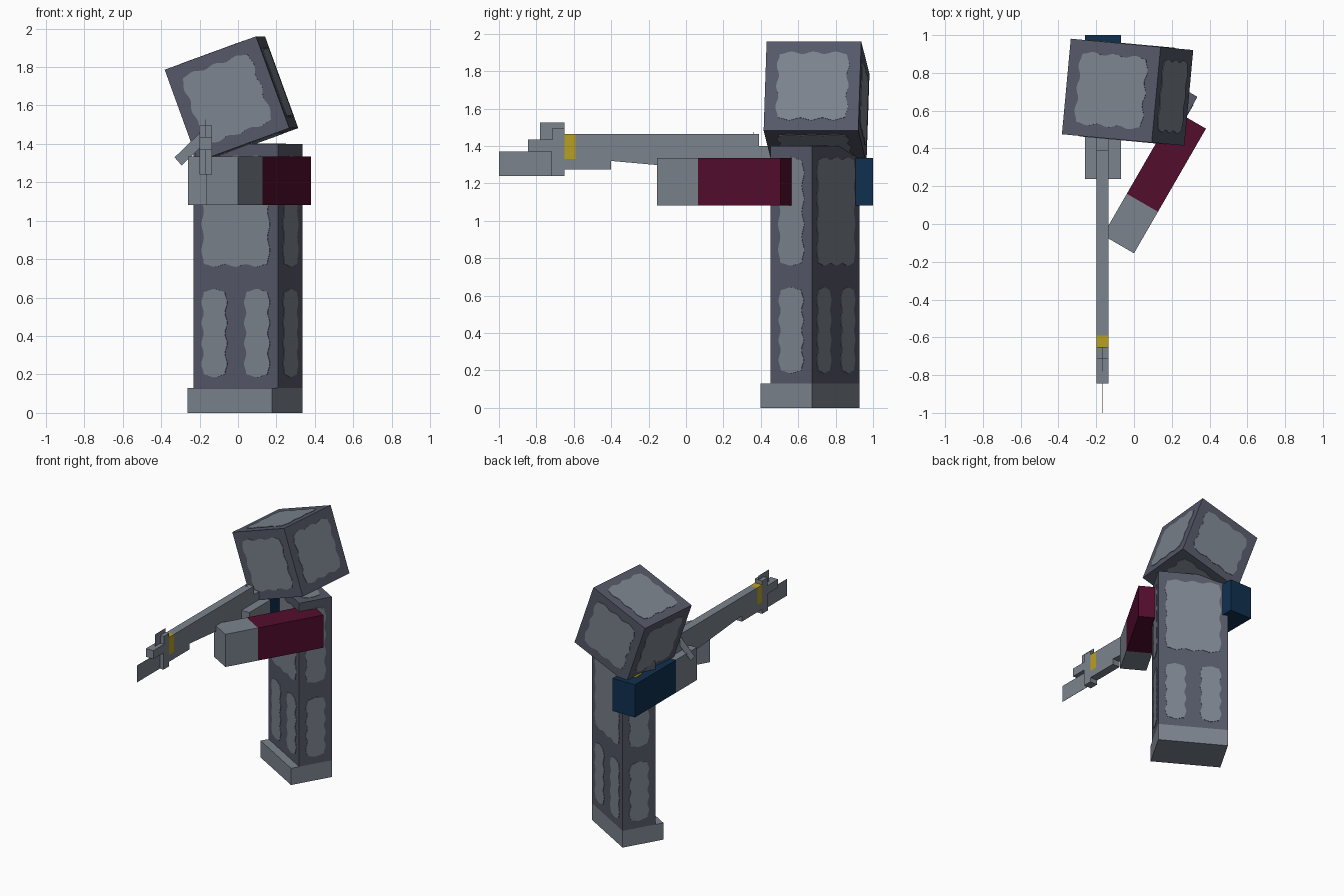
import bpy, bmesh
from math import radians, cos, pi
from mathutils import Matrix, Vector, Euler

cube = bpy.data.objects.get("Cube")
if cube:
    bpy.data.objects.remove(cube, do_unlink=True)


def material(name, rgb):
    m = bpy.data.materials.new(name)
    m.use_nodes = True
    m.diffuse_color = (*rgb, 1)
    m.node_tree.nodes["Principled BSDF"].inputs["Base Color"].default_value = (*rgb, 1)
    return m


STONE = material("light_stone", (0.20, 0.23, 0.27))
SLATE = material("dark_slate", (0.091, 0.098, 0.138))
MAROON = material("maroon", (0.088, 0.004, 0.027))
NAVY = material("navy", (0.005, 0.030, 0.080))
GOLD = material("gold", (0.48, 0.35, 0.015))


def prism(name, outline, frame, thickness, mat):
    """Outline in the local xz plane, extruded evenly along local y."""
    bm = bmesh.new()
    rings = [[bm.verts.new((x, s * thickness / 2, z)) for x, z in outline] for s in (-1, 1)]
    bm.faces.new(rings[0])
    bm.faces.new(rings[1][::-1])
    n = len(outline)
    for i in range(n):
        j = (i + 1) % n
        bm.faces.new((rings[0][i], rings[1][i], rings[1][j], rings[0][j]))
    bmesh.ops.recalc_face_normals(bm, faces=bm.faces)
    mesh = bpy.data.meshes.new(name)
    bm.to_mesh(mesh)
    bm.free()
    mesh.materials.append(mat)
    ob = bpy.data.objects.new(name, mesh)
    ob.matrix_world = frame
    bpy.context.scene.collection.objects.link(ob)
    return ob


def rect(x0, x1, z0, z1):
    return [(x0, z0), (x1, z0), (x1, z1), (x0, z1)]


def place(center, degrees=(0, 0, 0)):
    turn = Euler([radians(a) for a in degrees]).to_matrix().to_4x4()
    return Matrix.Translation(center) @ turn


def box(name, size, frame, mat):
    x, y, z = size
    return prism(name, rect(-x / 2, x / 2, -z / 2, z / 2), frame, y, mat)


def wavy(cx, cz, w, h, corner=0.018, depth=0.014):
    """Rectangle with scalloped edges and clipped corners."""
    pts = []
    corners = [Vector((cx + sx * w / 2, cz + sz * h / 2))
               for sx, sz in ((-1, -1), (1, -1), (1, 1), (-1, 1))]
    for i, a in enumerate(corners):
        b = corners[(i + 1) % 4]
        length = (b - a).length
        along = (b - a) / length
        inward = Vector((-along.y, along.x))
        waves = max(1, round(length / 0.13))
        steps = waves * 8
        for k in range(steps + 1):
            t = k / steps
            p = a + along * (corner + t * (length - 2 * corner))
            p += inward * depth * (1 + cos(2 * pi * waves * t)) / 2
            pts.append(tuple(p))
    return pts


def patch(name, frame, turn, dist, cx, cz, w, h):
    """Thin mottled plate on the side of a block chosen by a rotation."""
    face = frame @ turn @ Matrix.Translation((0, -dist, 0))
    prism(name, wavy(cx, cz, w, h), face, 0.006, STONE)


PX = 0.0635
SIDES = {name: Matrix.Rotation(radians(a), 4, "Z")
         for name, a in (("front", 0), ("left", 90), ("back", 180), ("right", -90))}
TOP = Matrix.Rotation(radians(-90), 4, "X")
BOTTOM = Matrix.Rotation(radians(90), 4, "X")

# Foot block and body column
body = place((0.0525, 0.69, 0), (0, 0, -30))
box("foot", (8 * PX, 5 * PX, 0.13), body @ place((0, -PX / 2, 0.065)), STONE)
box("body", (8 * PX, 4 * PX, 1.27), body @ place((0, 0, 0.765)), SLATE)
for side, turn in SIDES.items():
    wide = side in ("front", "back")
    dist = 2 * PX if wide else 4 * PX
    patch(f"body_{side}_upper_patch", body, turn, dist, 0, 1.05, 0.41 if wide else 0.16, 0.58)
    for x in ((-0.128, 0.128) if wide else (0,)):
        patch(f"body_{side}_lower_patch", body, turn, dist, x, 0.415, 0.155, 0.46)
patch("body_top_patch", body, TOP, 1.4, 0, 0, 0.41, 0.16)

# Tilted head
S = 8 * PX
head = place((-0.034, 0.698, 1.634), (0, -20, -5.3))
box("head", (S, S, S), head, SLATE)
for side, turn in {**SIDES, "top": TOP, "bottom": BOTTOM}.items():
    patch(f"head_{side}_patch", head, turn, S / 2, 0, 0, 0.39, 0.39)

# Arms: bare hand in front, coloured sleeve behind
arms = (("left", (-0.0825, -0.1075, 1.208), -30, MAROON),
        ("right", (-0.165, 0.238, 1.208), 0, NAVY))
for side, start, angle, mat in arms:
    arm = place(start, (0, 0, angle))
    box(f"{side}_hand", (3 * PX, 4 * PX, 4 * PX), arm @ place((0, 2 * PX, 0)), STONE)
    box(f"{side}_sleeve", (3 * PX, 8 * PX, 4 * PX), arm @ place((0, 8 * PX, 0)), mat)
box("shoulder_trim", (PX, 0.08, 0.008), place((-0.168, 0.86, 1.337)), GOLD)

# Long held weapon, drawn in its side profile
side_on = place((-0.168, 0, 0), (0, 0, 90))
stock = [(-0.59, 1.275), (-0.40, 1.275), (-0.40, 1.32), (0.39, 1.25),
         (0.50, 1.25), (0.50, 1.40), (0.39, 1.40), (0.39, 1.465), (-0.59, 1.465)]
prism("weapon_stock", stock, side_on, PX, STONE)
prism("weapon_band", rect(-0.65, -0.59, 1.33, 1.465), side_on, PX, GOLD)
prism("weapon_under_band", rect(-0.65, -0.59, 1.275, 1.33), side_on, PX, STONE)
prism("weapon_barrel", rect(-0.845, -0.65, 1.37, 1.435), side_on, PX, STONE)
prism("weapon_lower_block", rect(-0.72, -0.65, 1.24, 1.37), side_on, PX, STONE)
prism("weapon_upper_block", rect(-0.715, -0.65, 1.435, 1.496), side_on, PX, STONE)
prism("weapon_blade", rect(-1.0, -0.72, 1.24, 1.37), side_on, 0.002, STONE)
prism("weapon_sight", rect(-0.78, -0.65, 1.435, 1.527), side_on, 0.002, STONE)

# Flat diagonal lever beside the stock
lever = [(-0.33, 1.33), (-0.293, 1.287), (-0.145, 1.43), (-0.18, 1.475)]
prism("weapon_lever", lever, place((0, 0.36, 0)), 0.002, STONE)
